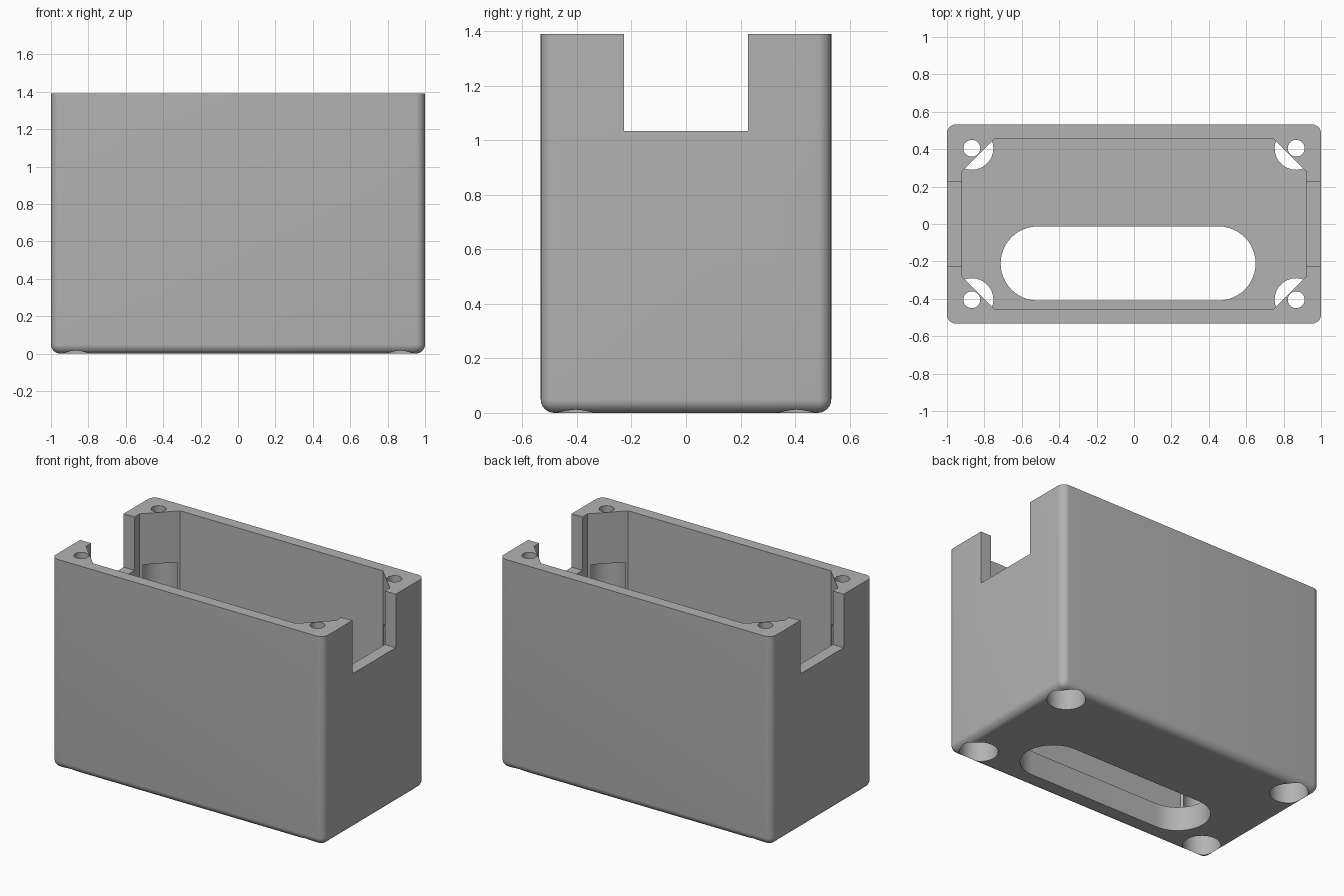
import bpy, bmesh, math

default_cube = bpy.data.objects.get("Cube")
if default_cube:
    bpy.data.objects.remove(default_cube, do_unlink=True)

# Main sizes
HALF_X, HALF_Y, HEIGHT = 1.0, 0.533, 1.39
CAV_X, CAV_Y, CORNER = 0.92, 0.457, 0.175
FLOOR, ROUND = 0.16, 0.05
SCREW_X, SCREW_Y = 0.867, 0.405
ABOVE, BELOW = HEIGHT + 0.2, -0.2

grey = bpy.data.materials.new("plain grey")
grey.use_nodes = True
colour = (0.45, 0.45, 0.45, 1)
grey.diffuse_color = colour
grey.node_tree.nodes["Principled BSDF"].inputs["Base Color"].default_value = colour


def make_object(name, bm):
    bmesh.ops.recalc_face_normals(bm, faces=bm.faces)
    mesh = bpy.data.meshes.new(name)
    bm.to_mesh(mesh)
    bm.free()
    mesh.materials.append(grey)
    obj = bpy.data.objects.new(name, mesh)
    bpy.context.collection.objects.link(obj)
    return obj


def prism(name, outline, z0, z1):
    """Upright prism from an (x, y) outline."""
    bm = bmesh.new()
    base = bm.faces.new([bm.verts.new((x, y, z0)) for x, y in outline])
    top = bmesh.ops.extrude_face_region(bm, geom=[base])["geom"]
    moved = [v for v in top if isinstance(v, bmesh.types.BMVert)]
    bmesh.ops.translate(bm, verts=moved, vec=(0, 0, z1 - z0))
    return make_object(name, bm)


def rectangle(x, y):
    return [(-x, -y), (x, -y), (x, y), (-x, y)]


def arc(cx, cy, r, start, sweep, steps):
    angles = [start + sweep * i / steps for i in range(steps + 1)]
    return [(cx + r * math.cos(a), cy + r * math.sin(a)) for a in angles]


def circle(cx, cy, r, steps=48):
    return arc(cx, cy, r, 0, math.tau, steps)[:-1]


def cut(body, cutter):
    cutter.hide_render = True
    mod = body.modifiers.new("cut", "BOOLEAN")
    mod.operation, mod.solver, mod.object = "DIFFERENCE", "EXACT", cutter
    bpy.context.view_layer.objects.active = body
    bpy.ops.object.modifier_apply(modifier=mod.name)
    bpy.data.objects.remove(cutter, do_unlink=True)


# Enclosure body: rounded upright and bottom edges, flat open rim
body = prism("enclosure_body", rectangle(HALF_X, HALF_Y), 0, HEIGHT)
bm = bmesh.new()
bm.from_mesh(body.data)
rounded = [e for e in bm.edges if min(v.co.z for v in e.verts) < 0.01]
bmesh.ops.bevel(bm, geom=rounded, offset=ROUND, segments=8, profile=0.5,
                affect="EDGES", clamp_overlap=True)
bm.to_mesh(body.data)
bm.free()

# Inner cavity with chamfered corner posts
inner_x, inner_y = CAV_X - CORNER, CAV_Y - CORNER
octagon = [(-inner_x, -CAV_Y), (inner_x, -CAV_Y), (CAV_X, -inner_y), (CAV_X, inner_y),
           (inner_x, CAV_Y), (-inner_x, CAV_Y), (-CAV_X, inner_y), (-CAV_X, -inner_y)]
cut(body, prism("cavity_cutter", octagon, FLOOR, ABOVE))

# Notch through both end walls
cut(body, prism("notch_cutter", rectangle(HALF_X + 0.2, 0.228), 1.035, ABOVE))

# Rounded slot in the floor
slot = (arc(0.452, -0.211, 0.198, -math.pi / 2, math.pi, 24)
        + arc(-0.515, -0.211, 0.198, math.pi / 2, math.pi, 24))
cut(body, prism("slot_cutter", slot, BELOW, FLOOR + 0.1))

# Screw holes with deep wide bores from below
for sx in (-1, 1):
    for sy in (-1, 1):
        x, y = sx * SCREW_X, sy * SCREW_Y
        cut(body, prism("bore_cutter", circle(x, y, 0.115), BELOW, 1.05))
        cut(body, prism("screw_cutter", circle(x, y, 0.045), 1.0, ABOVE))

# Smooth curved faces, crisp edges
bpy.ops.object.select_all(action="DESELECT")
body.select_set(True)
bpy.context.view_layer.objects.active = body
bpy.ops.object.shade_smooth_by_angle(angle=math.radians(30))
